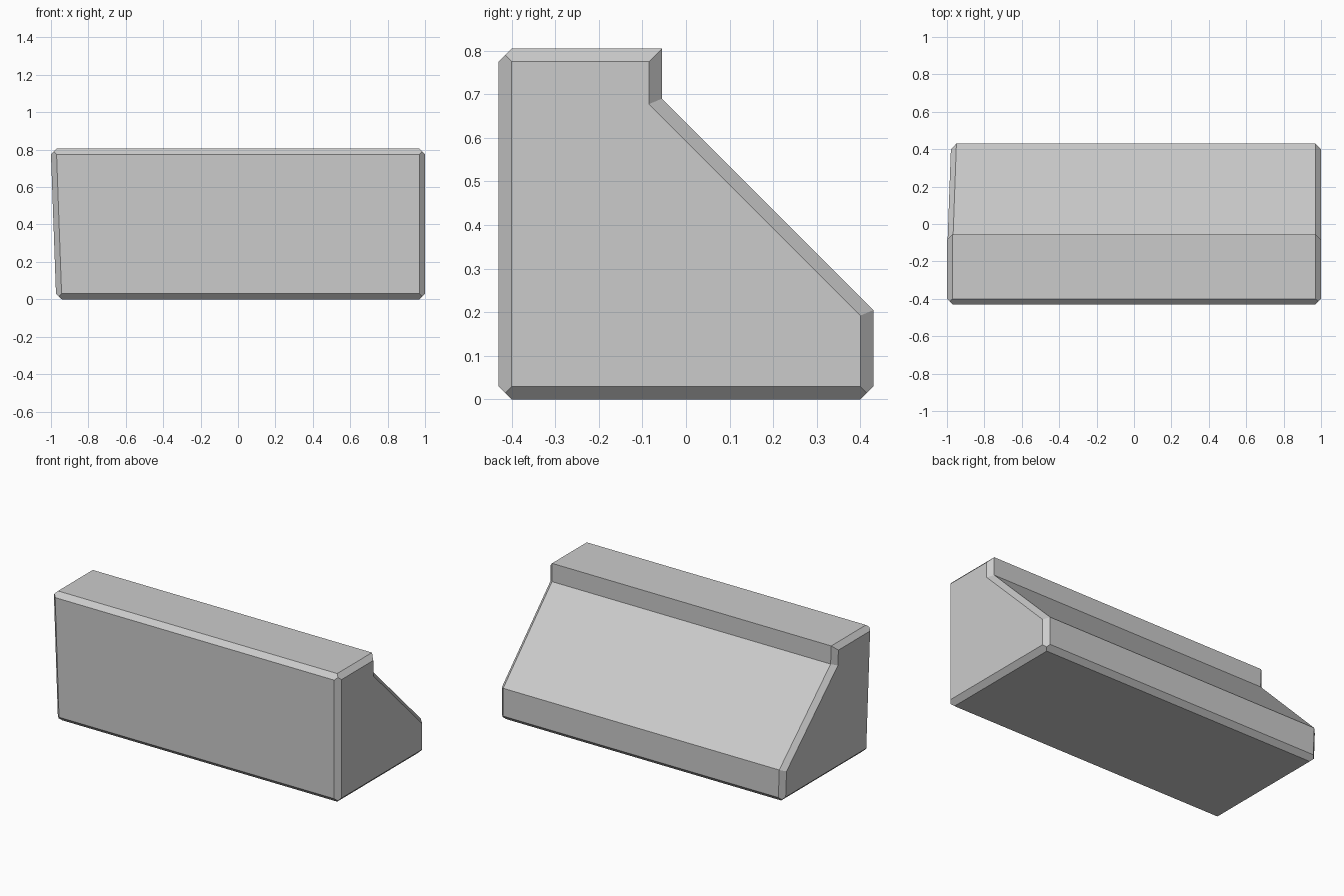
import bpy
import bmesh
from mathutils import Vector

cube = bpy.data.objects.get("Cube")
if cube:
    bpy.data.objects.remove(cube)

CHAMFER = 0.03
LEAN = 0.036   # sideways lean of the right end per unit of height
TOP = 0.805

# Side profile (y, z), counter-clockwise, with a flag for chamfered corners
PROFILE = [
    (Vector((-0.43, 0)), True),
    (Vector((0.43, 0)), True),
    (Vector((0.43, 0.205)), False),
    (Vector((-0.055, 0.69)), False),
    (Vector((-0.055, TOP)), False),
    (Vector((-0.43, TOP)), True),
]
N = len(PROFILE)


def inset_corner(i, d):
    """Move profile corner i inward by d from both of its sides."""
    prev, here, after = (PROFILE[(i + k) % N][0] for k in (-1, 0, 1))
    e1, e2 = (here - prev).normalized(), (after - here).normalized()
    n1, n2 = Vector((-e1.y, e1.x)), Vector((-e2.y, e2.x))
    return here + (n1 + n2) * d / (1 + n1.dot(n2))


def build_end(bm, side):
    """Make the chamfered cap of one end; return its outer corner vertices."""
    def vert(p, inset):
        x = 1 - inset
        if side < 0:
            x = -x + LEAN * (TOP - CHAMFER - p.y)
        return bm.verts.new((x, p.x, p.y))

    corners, cap = [], []
    for i, (p, chamfered) in enumerate(PROFILE):
        cap.append(vert(inset_corner(i, CHAMFER), CHAMFER * 0))
        if chamfered:
            to_prev = (PROFILE[i - 1][0] - p).normalized() * CHAMFER
            to_next = (PROFILE[(i + 1) % N][0] - p).normalized() * CHAMFER
            corners.append([vert(p + to_prev, CHAMFER),
                            vert(p + (to_prev + to_next) / 2, CHAMFER / 2),
                            vert(p + to_next, CHAMFER)])
        else:
            corners.append([vert(p, CHAMFER)])
    bm.faces.new(cap)
    # Chamfer strips around the cap
    for i in range(N):
        a, b = corners[i], corners[(i + 1) % N]
        bm.faces.new([a[-1], b[0]] + b[1:2] + [cap[(i + 1) % N], cap[i]] + a[1:2])
    return corners


bm = bmesh.new()
left = build_end(bm, 1)
right = build_end(bm, -1)

# Long faces and long chamfers joining the two ends
for i in range(N):
    j = (i + 1) % N
    bm.faces.new([left[i][-1], left[j][0], right[j][0], right[i][-1]])
    if len(left[i]) > 1:
        bm.faces.new(left[i] + right[i][::-1])
bmesh.ops.recalc_face_normals(bm, faces=bm.faces[:])

mesh = bpy.data.meshes.new("barrier_block")
bm.to_mesh(mesh)
bm.free()
block = bpy.data.objects.new("barrier_block", mesh)
bpy.context.collection.objects.link(block)

# Plain grey material
grey = bpy.data.materials.new("light_grey")
grey.use_nodes = True
colour = (0.6, 0.6, 0.6, 1)
grey.diffuse_color = colour
grey.node_tree.nodes["Principled BSDF"].inputs["Base Color"].default_value = colour
mesh.materials.append(grey)
